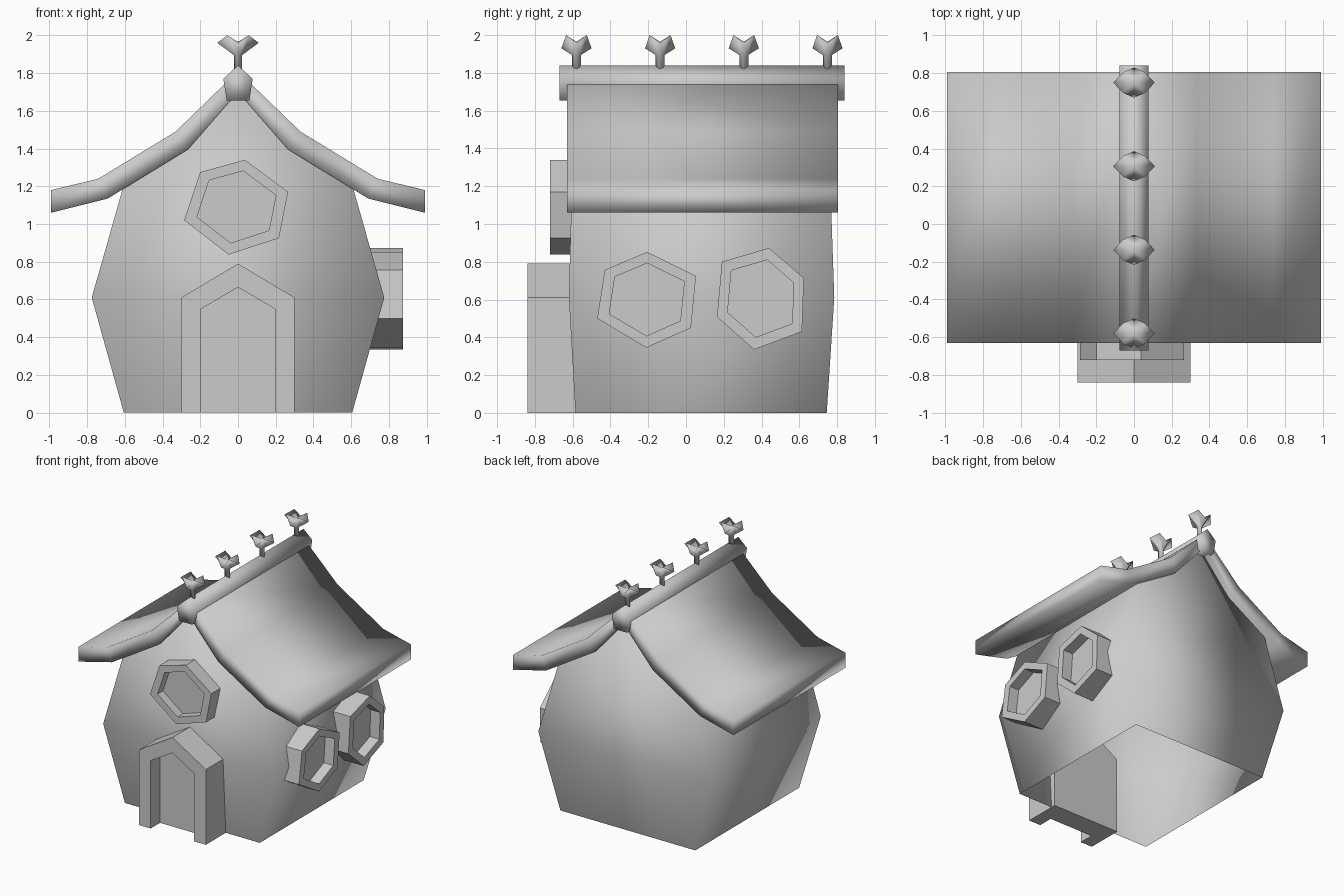
import bpy, bmesh

if "Cube" in bpy.data.objects:
    bpy.data.objects.remove(bpy.data.objects["Cube"])


def make(name, verts, faces, smooth=True):
    bm = bmesh.new()
    vs = [bm.verts.new(v) for v in verts]
    for f in faces:
        bm.faces.new([vs[i] for i in f])
    bmesh.ops.recalc_face_normals(bm, faces=bm.faces[:])
    me = bpy.data.meshes.new(name)
    bm.to_mesh(me)
    bm.free()
    for p in me.polygons:
        p.use_smooth = smooth
    ob = bpy.data.objects.new(name, me)
    bpy.context.collection.objects.link(ob)
    return ob


def strip(a, b, n, closed=True):
    """Quads joining two loops starting at indices a and b."""
    return [(a + i, a + (i + 1) % n, b + (i + 1) % n, b + i)
            for i in range(n if closed else n - 1)]


def prism(name, half, y0, y1):
    """Extrude a mirrored front outline (x >= 0, top centre to bottom centre) along y."""
    outline = half + [(-x, z) for x, z in reversed(half) if x > 0]
    n = len(outline)
    verts = [(x, y, z) for y in (y0, y1) for x, z in outline]
    return make(name, verts, strip(0, n, n) + [tuple(range(n)), tuple(range(n, 2 * n))])


def frame(name, outer, inner, place, front, recess, back, closed=True):
    """Raised surround with a recessed panel; an open loop gets a flat foot."""
    n = len(outer)
    verts = [place(u, v, d) for loop, d in
             ((outer, back), (outer, front), (inner, front), (inner, recess))
             for u, v in loop]
    faces = []
    for k in range(3):
        faces += strip(k * n, (k + 1) * n, n, closed)
    faces += [tuple(range(n)), tuple(range(3 * n, 4 * n))]
    if not closed:
        faces.append((n, 2 * n, 3 * n, 4 * n - 1, 3 * n - 1, 2 * n - 1, n - 1, 0))
    return make(name, verts, faces, smooth=False)


def shrink(pts, s):
    cu = sum(p[0] for p in pts) / len(pts)
    cv = sum(p[1] for p in pts) / len(pts)
    return [(cu + (u - cu) * s, cv + (v - cv) * s) for u, v in pts]


# Bulging house body, open underneath, closing to a ridge under the roof
verts = []
for z, hx, y0, y1 in ((0, .605, -.585, .745), (.61, .775, -.62, .785), (1.19, .61, -.605, .765)):
    verts += [(-hx, y0, z), (hx, y0, z), (hx, y1, z), (-hx, y1, z)]
verts += [(0, -.6, 1.72), (0, .76, 1.72)]
make("house_body", verts, strip(0, 4, 4) + strip(4, 8, 4) +
     [(8, 9, 12), (10, 11, 13), (9, 10, 13, 12), (11, 8, 12, 13)])

# Flared roof and ridge beam
upper = [(0, 1.81), (.33, 1.49), (.74, 1.24), (.99, 1.18)]
lower = [(.99, 1.06), (.69, 1.135), (.265, 1.395), (0, 1.7)]
n = 7
right = upper + lower
outline = right + [(-x, z) for x, z in right[-2:0:-1]]
verts = [(x, y, z) for y in (-.63, .805) for x, z in outline]
m = len(outline)
caps = []
for k in (0, m):
    for i in range(3):
        caps.append((k + i, k + i + 1, k + n - i - 1, k + n - i))
        a, b = (m - i) % m, m - i - 1
        caps.append((k + a, k + b, k + n + i + 1, k + n + i))
make("roof", verts, strip(0, m, m) + caps)
prism("ridge_beam", [(0, 1.84), (.078, 1.77), (.06, 1.655)], -.67, .84)

# Cup-shaped finials along the ridge
for k in range(4):
    y = -.58 + .443 * k
    rim = [(.11, 0, 1.96), (.057, .055, 2), (0, .08, 1.93), (-.057, .055, 2),
           (-.11, 0, 1.96), (-.057, -.055, 2), (0, -.08, 1.93), (.057, -.055, 2)]
    neck = [(px * .2, py * .3, 1.895) for px, py, _ in rim]
    foot = [(px * .2, py * .3, 1.81) for px, py, _ in rim]
    verts = [(px, y + py, pz) for px, py, pz in rim + neck + foot + [(0, 0, 1.965)]]
    make(f"ridge_finial_{k + 1}", verts, strip(0, 8, 8) + strip(8, 16, 8) +
         [tuple(range(16, 24))] + [(i, (i + 1) % 8, 24) for i in range(8)])

# Doorway with pointed surround
frame("doorway",
      [(.3, 0), (.3, .61), (0, .79), (-.3, .61), (-.3, 0)],
      [(.195, 0), (.195, .55), (0, .665), (-.195, .55), (-.195, 0)],
      lambda u, v, d: (u, -d, v), .84, .72, .55, closed=False)

# Crooked hexagonal windows: one over the door, two on the right wall
hexa = [(.037, 1.34), (.265, 1.17), (.217, .925), (-.05, .838), (-.285, 1.02), (-.2, 1.275)]
frame("front_window", hexa, shrink(hexa, .76), lambda u, v, d: (u, -d, v), .72, .65, .55)
sides = ([(-.206, .852), (.053, .725), (.026, .45), (-.21, .345), (-.47, .5), (-.43, .757)],
         [(.44, .873), (.624, .714), (.614, .43), (.36, .335), (.164, .508), (.19, .8)])
for k, pts in enumerate(sides):
    frame(f"side_window_{k + 1}", pts, shrink(pts, .76),
          lambda u, v, d: (d, u, v), .875, .79, .66)
